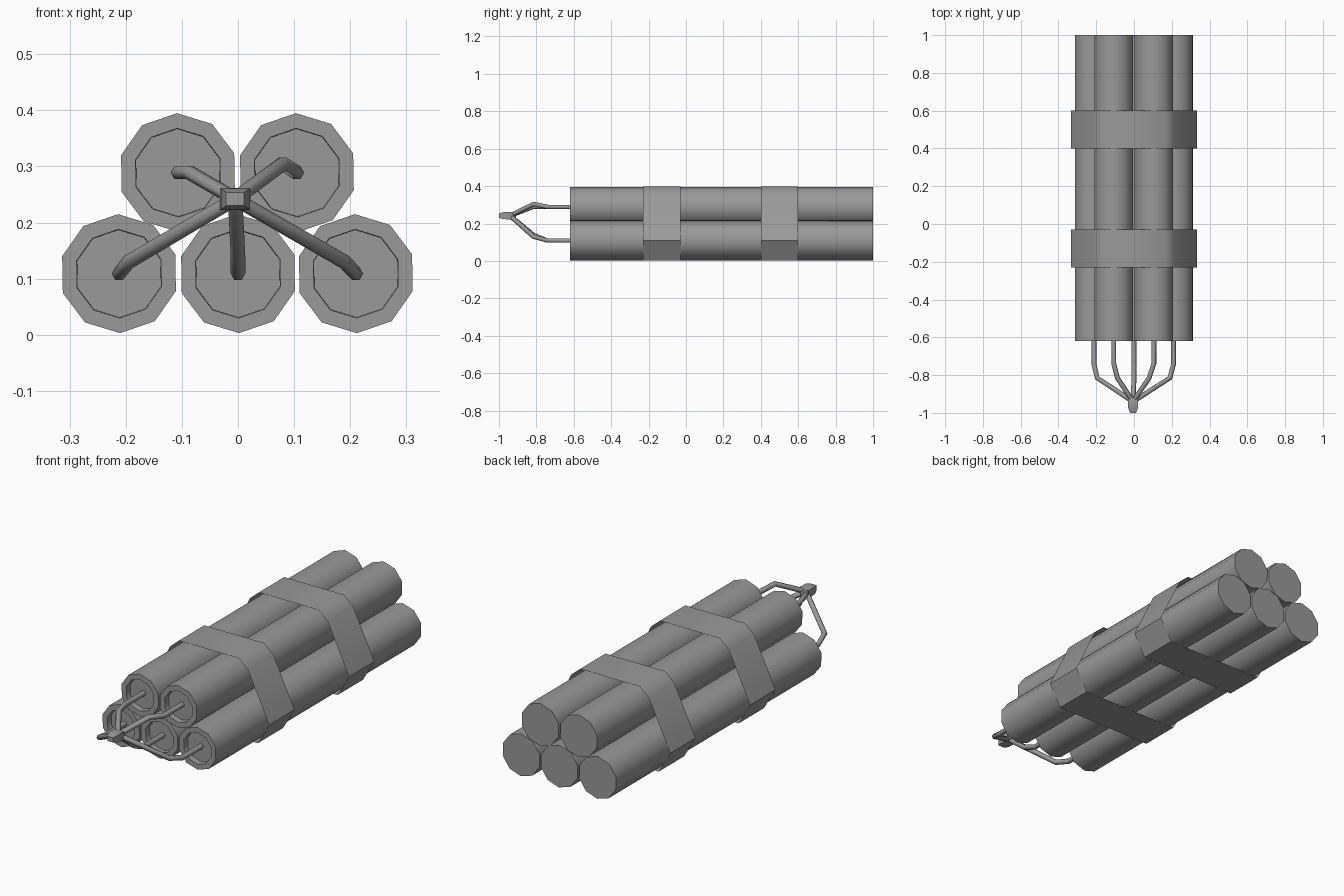
import bpy
import bmesh
from math import cos, sin, pi, radians
from mathutils import Vector

cube = bpy.data.objects.get("Cube")
if cube:
    bpy.data.objects.remove(cube)

grey = bpy.data.materials.new("plain grey")
grey.use_nodes = True
colour = (0.32, 0.32, 0.32, 1)
grey.diffuse_color = colour
grey.node_tree.nodes["Principled BSDF"].inputs["Base Color"].default_value = colour


def loft(name, rings, closed=True, cap=True, smooth=42):
    """Skin a list of equal-length rings of points."""
    bm = bmesh.new()
    loops = [[bm.verts.new(p) for p in ring] for ring in rings]
    for a, b in zip(loops, loops[1:]):
        for i in range(len(a)):
            j = (i + 1) % len(a)
            bm.faces.new((a[i], a[j], b[j], b[i]))
    if cap:
        bm.faces.new(loops[0])
        bm.faces.new(loops[-1])
    bmesh.ops.recalc_face_normals(bm, faces=bm.faces)
    mesh = bpy.data.meshes.new(name)
    bm.to_mesh(mesh)
    bm.free()
    mesh.materials.append(grey)
    obj = bpy.data.objects.new(name, mesh)
    bpy.context.collection.objects.link(obj)
    bpy.ops.object.select_all(action='DESELECT')
    obj.select_set(True)
    bpy.context.view_layer.objects.active = obj
    bpy.ops.object.shade_smooth_by_angle(angle=radians(smooth))
    return obj


def ring(x, y, z, rx, rz, sides, turn=pi / 2):
    return [(x + rx * cos(turn + 2 * pi * i / sides), y,
             z + rz * sin(turn + 2 * pi * i / sides)) for i in range(sides)]


# Sticks, with a shallow recess in the front end
R, low, high = 0.106, 0.109, 0.289
centres = {"lower_right": (-0.212, low), "lower_middle": (0, low),
           "lower_left": (0.21, low), "upper_right": (-0.107, high),
           "upper_left": (0.105, high)}
for side, (x, z) in centres.items():
    profile = [(-0.59, 0.078), (-0.62, 0.079), (-0.62, R), (1, R)]
    loft("stick_" + side, [ring(x, y, z, r, r, 10, radians(91)) for y, r in profile])

# Straps: thin sheets wrapped round the bundle
half = [(0.165, 0.398), (0.215, 0.355), (0.333, 0.11), (0.27, 0.002)]
outline = half + [(-x, z) for x, z in reversed(half)]
for name, y0, y1 in (("front_strap", -0.23, -0.03), ("rear_strap", 0.4, 0.6)):
    loft(name, [[(x, y, z) for x, z in outline] for y in (y0, y1)], cap=False)

# Fuses: thin bent tubes that meet at the knot
knot = Vector((-0.005, -0.94, 0.242))
bends = {"lower_right": (-0.195, 0.13), "lower_middle": (0, 0.14),
         "lower_left": (0.19, 0.13), "upper_right": (-0.088, 0.29),
         "upper_left": (0.08, 0.305)}
for side, (bx, bz) in bends.items():
    x, z = centres[side]
    path = [Vector((x, -0.585, z)), Vector((x, -0.74, z)),
            Vector((bx, -0.815, bz)), knot]
    rings = []
    for i, p in enumerate(path):
        before = (p - path[max(i - 1, 0)]).normalized()
        after = (path[min(i + 1, len(path) - 1)] - p).normalized()
        d = (before + after).normalized()
        u = d.cross(Vector((0, 0, 1))).normalized()
        v = u.cross(d)
        rings.append([p + 0.013 * (u * cos(k * pi / 3) + v * sin(k * pi / 3))
                      for k in range(6)])
    loft("fuse_" + side, rings, smooth=65)

# Knot that ties the fuses together
profile = [(-0.91, 0.5), (-0.93, 1), (-0.975, 0.95), (-1, 0.6)]
loft("fuse_knot", [ring(knot.x, y, knot.z, 0.038 * s, 0.028 * s, 4, pi / 4)
                   for y, s in profile])
